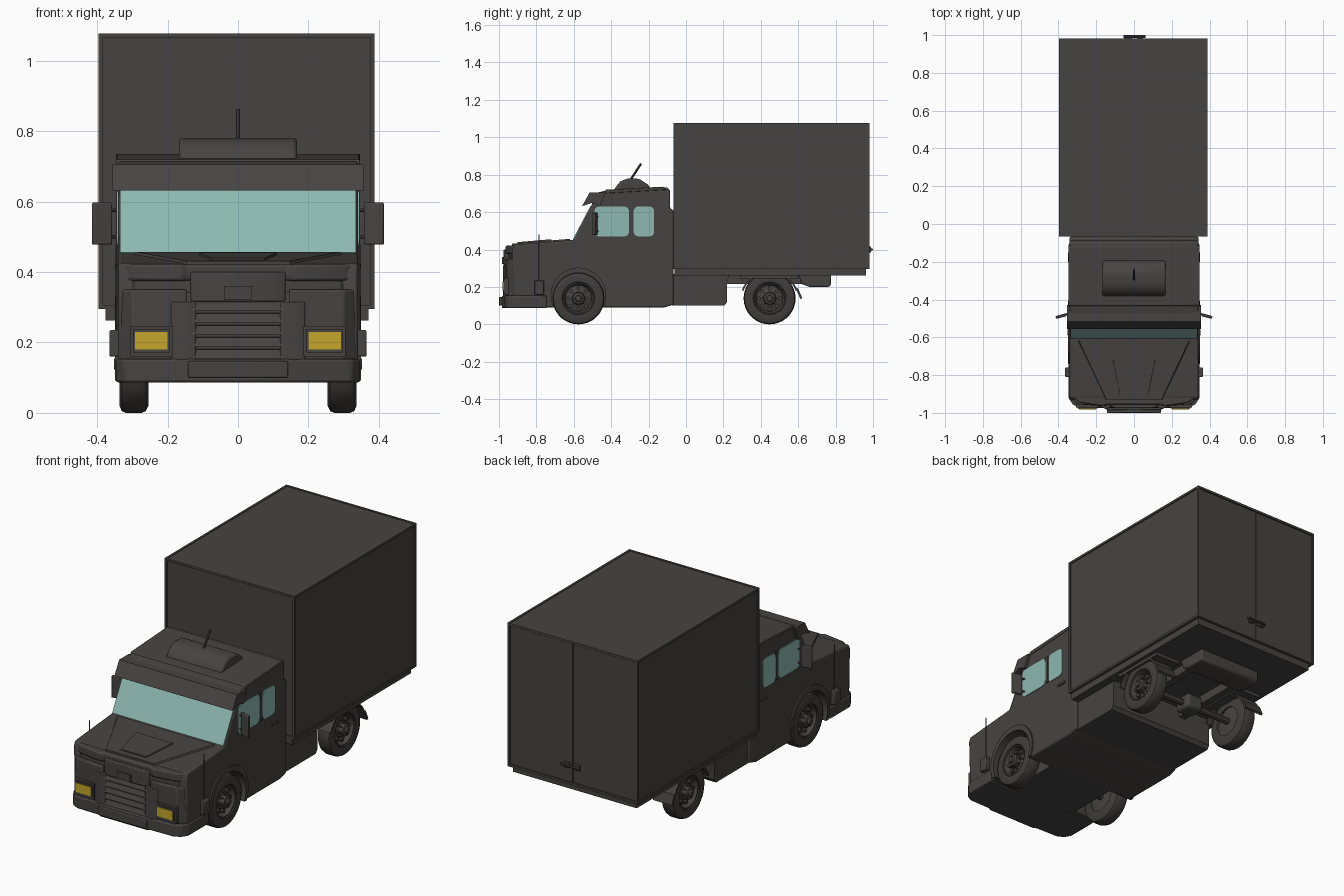
import bpy, bmesh, math
from mathutils import Vector, Matrix

if "Cube" in bpy.data.objects:
    bpy.data.objects.remove(bpy.data.objects["Cube"])


def material(name, rgb):
    m = bpy.data.materials.new(name)
    m.diffuse_color = (*rgb, 1)
    m.use_nodes = True
    m.node_tree.nodes["Principled BSDF"].inputs["Base Color"].default_value = m.diffuse_color
    return m


BODY = material("charcoal paint", (0.062, 0.056, 0.054))
RUBBER = material("dark rubber", (0.052, 0.047, 0.045))
GLASS = material("pale teal glass", (0.27, 0.48, 0.44))
LAMP = material("amber lamp", (0.56, 0.38, 0.025))


def finish(name, bm, mat, mirror=False, bevel=0):
    bmesh.ops.recalc_face_normals(bm, faces=bm.faces)
    me = bpy.data.meshes.new(name)
    bm.to_mesh(me)
    bm.free()
    ob = bpy.data.objects.new(name, me)
    bpy.context.collection.objects.link(ob)
    me.materials.append(mat)
    if bevel:
        b = ob.modifiers.new("bevel", "BEVEL")
        b.width, b.segments, b.limit_method = bevel, 2, "ANGLE"
    if mirror:
        ob.modifiers.new("mirror", "MIRROR")
    return ob


def prism(name, pts, axis, a, b, mat=BODY, mirror=False, bevel=0):
    """Extrude a 2D outline along an axis from a to b."""
    place = {"x": lambda p, d: (d, p[0], p[1]),
             "y": lambda p, d: (p[0], d, p[1]),
             "z": lambda p, d: (p[0], p[1], d)}[axis]
    bm = bmesh.new()
    lo = [bm.verts.new(place(p, a)) for p in pts]
    hi = [bm.verts.new(place(p, b)) for p in pts]
    bm.faces.new(lo)
    bm.faces.new(hi)
    n = len(pts)
    for i in range(n):
        j = (i + 1) % n
        bm.faces.new((lo[i], lo[j], hi[j], hi[i]))
    return finish(name, bm, mat, mirror, bevel)


def box(name, x0, x1, y0, y1, z0, z1, mat=BODY, mirror=False, bevel=0):
    return prism(name, [(x0, y0), (x1, y0), (x1, y1), (x0, y1)], "z", z0, z1, mat, mirror, bevel)


def both(half):
    """Complete a half plan outline (x >= 0) to both sides."""
    return half + [(-x, y) for x, y in reversed(half)]


def rounded(x0, x1, y0, y1, r):
    pts = []
    for k, (cx, cy) in enumerate([(x1 - r, y1 - r), (x0 + r, y1 - r), (x0 + r, y0 + r), (x1 - r, y0 + r)]):
        for s in range(5):
            t = math.radians(90 * k + 22.5 * s)
            pts.append((cx + r * math.cos(t), cy + r * math.sin(t)))
    return pts


def lathe(name, prof, y, z, mat):
    """Spin an (x, radius) profile around the wheel axle."""
    bm = bmesh.new()
    vs = [bm.verts.new((x, y, z + r)) for x, r in prof]
    es = [bm.edges.new(p) for p in zip(vs, vs[1:])]
    bmesh.ops.spin(bm, geom=vs + es, cent=(0, y, z), axis=(1, 0, 0), angle=2 * math.pi, steps=36)
    bmesh.ops.remove_doubles(bm, verts=bm.verts, dist=1e-5)
    return finish(name, bm, mat, True)


def arc(y, z, r, a0, a1, n=18):
    return [(y + r * math.cos(math.radians(a0 + (a1 - a0) * i / n)),
             z + r * math.sin(math.radians(a0 + (a1 - a0) * i / n))) for i in range(n + 1)]


def rod(name, p, q, r, mirror=False):
    p, q = Vector(p), Vector(q)
    bm = bmesh.new()
    m = Matrix.Translation((p + q) / 2) @ (q - p).to_track_quat("Z", "Y").to_matrix().to_4x4()
    bmesh.ops.create_cone(bm, cap_ends=True, segments=8, radius1=r, radius2=r, depth=(q - p).length, matrix=m)
    return finish(name, bm, BODY, mirror)


FY, RY, WZ, WR = -0.575, 0.447, 0.139, 0.139

# Cab: side profile with wheel wells cut out
cab = prism("cab_body", [(-.92, .09), (-.93, .40), (-.92, .425), (-.60, .452), (-.505, .635), (-.49, .70),
            (-.43, .715), (-.30, .725), (-.10, .733), (-.085, .715), (-.085, .62), (-.066, .61),
            (-.066, .105), (-.12, .09)], "x", -.341, .341, bevel=.008)
well = prism("wheel_well_cutter", arc(FY, .15, .152, 0, 350, 35), "x", .2, .4, mirror=True)
well.hide_render = True
well.display_type = "WIRE"
cut = cab.modifiers.new("wells", "BOOLEAN")
cut.object, cut.operation = well, "DIFFERENCE"

# Windows
prism("windshield", [(-.605, .455), (-.510, .634), (-.502, .630), (-.597, .451)], "x", -.335, .335, GLASS)
for nm, a, b in (("front_side_window", -.49, -.305), ("rear_side_window", -.28, -.17)):
    prism(nm, rounded(a, b, .47, .63, .025), "x", .338, .345, GLASS, True)
box("window_divider", .34, .347, -.301, -.285, .475, .63, mirror=True)

# Sun visor, roof fairing and antennas
prism("sun_visor", [(-.556, .632), (-.515, .705), (-.43, .705), (-.46, .632), (-.50, .650)], "x", -.356, .356)
prism("roof_edge", [(-.44, .70), (-.43, .72), (-.12, .736), (-.10, .72)], "x", -.346, .346, bevel=.004)
prism("roof_fairing", [(-.385, .715), (-.375, .735), (-.35, .765), (-.31, .781), (-.25, .778), (-.20, .745),
      (-.19, .722)], "x", -.168, .168, bevel=.01)
rod("roof_antenna", (0, -.295, .775), (0, -.24, .86), .006)
box("fender_step_box", .335, .365, -.81, -.76, .16, .235, mirror=True, bevel=.004)
rod("fender_pole", (.345, -.785, .23), (.345, -.785, .48), .003, True)

# Hood: raised centre and scoop panel following the slope
def hood_z(y):
    return .427 + (y + .92) * .0844


bm = bmesh.new()
for half in ([(.145, -.93), (.29, -.62)], [(.075, -.90), (.11, -.72)]):
    h = .005 if half[0][0] > .1 else .011
    outline = both(half)
    top = [bm.verts.new((x, y, hood_z(y) + h)) for x, y in outline]
    low = [bm.verts.new((x * 1.04, y, hood_z(y) - .01)) for x, y in outline]
    bm.faces.new(top)
    bm.faces.new(low)
    for i in range(4):
        j = (i + 1) % 4
        bm.faces.new((top[i], top[j], low[j], low[i]))
finish("hood_panels", bm, BODY)

# Nose: brow, stepped band, lamp pods and bumper from plan outlines
prism("nose_brow", both([(.145, -.955), (.16, -.965), (.29, -.945), (.338, -.91), (.338, -.80)]),
      "z", .375, .422, bevel=.008)
prism("nose_band", both([(.13, -.950), (.29, -.935), (.334, -.90), (.334, -.80)]), "z", .34, .38)
prism("nose_centre", both([(.10, -.975), (.135, -.96), (.135, -.85)]), "z", .315, .40, bevel=.005)
box("badge_plate", -.04, .04, -.985, -.96, .322, .36)
prism("lamp_pod", [(.145, -.965), (.30, -.955), (.337, -.92), (.341, -.85), (.145, -.85)], "z", .15, .35,
      mirror=True, bevel=.006)
prism("grille_pillar", [(.12, -.972), (.15, -.978), (.19, -.965), (.19, -.88), (.12, -.88)], "z", .15, .315,
      mirror=True, bevel=.003)
box("grille_back", -.13, .13, -.95, -.88, .10, .32)
for i in range(5):
    z = .155 + i * .034
    prism("grille_slat", [(-.975, z), (-.965, z + .025), (-.94, z + .027), (-.94, z)], "x", -.13, .13)
prism("front_bumper", both([(.14, -.985), (.16, -.975), (.29, -.972), (.325, -.955), (.347, -.92), (.347, -.745)]),
      "z", .087, .153, bevel=.006)
box("bumper_centre", -.142, .142, -1.0, -.93, .10, .147, bevel=.004)

# Headlamps with bezels
for nm, x0, x1, z0, z1, y, m in (("lamp_bezel", -.06, .06, .16, .247, -.972, BODY),
                                 ("lamp_rim", -.052, .052, .172, .238, -.977, BODY),
                                 ("headlamp", -.046, .046, .18, .23, -.981, LAMP)):
    prism(nm, [(.246 + x0, z0), (.246 + x1, z0), (.246 + x1, z1), (.246 + x0, z1)], "y", y, -.95, m, True)

# Wing mirrors
prism("wing_mirror", [(.357, -.488), (.412, -.502), (.416, -.488), (.36, -.472)], "z", .478, .597,
      mirror=True, bevel=.004)
for z in (.50, .575):
    rod("mirror_arm", (.335, -.47, z), (.37, -.482, z), .005, True)

# Door details
box("door_handle", .338, .349, -.20, -.15, .41, .422, mirror=True)

# Fenders: front flares, rear guards with mud flaps
prism("front_fender_flare", arc(FY, .163, .168, -25, 205) + arc(FY, .155, .146, 205, -25), "x", .29, .349,
      mirror=True)
prism("rear_fender", arc(RY, .128, .158, 20, 160) + arc(RY, .128, .149, 160, 20), "x", .235, .35, mirror=True)
prism("mud_flap", [(.583, .20), (.600, .19), (.622, .14), (.612, .135)], "x", .235, .35, RUBBER, True)
box("rear_fender_support", .20, .35, .29, .60, .245, .268, mirror=True)

# Wheels: tyre, dished rim, hub and bolts
for nm, y in (("front", FY), ("rear", RY)):
    lathe(nm + "_tyre", [(.255, .08), (.254, .118), (.262, .134), (.274, WR), (.318, WR), (.33, .134),
          (.337, .118), (.334, .088), (.322, .083)], y, WZ, RUBBER)
    lathe(nm + "_rim", [(.258, 0), (.27, .086), (.328, .086), (.328, .080), (.298, .070), (.306, .044),
          (.312, .034), (.338, .030), (.342, .018), (.352, .015), (.352, 0)], y, WZ, BODY)
    for i in range(8):
        t = math.tau * i / 8
        c, s = math.cos(t), math.sin(t)
        rod(nm + "_wheel_bolt", (.295, y + .056 * c, WZ + .056 * s), (.318, y + .056 * c, WZ + .056 * s), .011, True)
        rod(nm + "_hub_nut", (.30, y + .036 * c, WZ + .036 * s), (.33, y + .036 * c, WZ + .036 * s), .005, True)
    rod(nm + "_axle", (-.27, y, WZ), (.27, y, WZ), .018)

# Cargo box: panels, edge frame, sub rail, doors and latch
X0, X1, Y0, Y1, Z0, Z1 = -.396, .388, -.066, .982, .295, 1.077
box("cargo_box", X0 + .006, X1 - .006, Y0 + .006, Y1 - .01, Z0 + .003, Z1 - .003)
T = .012
for x in (X0, X1 - T):
    for z in (Z0, Z1 - T):
        box("cargo_long_rail", x, x + T, Y0, Y1, z, z + T)
    for y in (Y0, Y1 - T):
        box("cargo_corner_post", x, x + T, y, y + T, Z0, Z1)
for y in (Y0, Y1 - T):
    for z in (Z0, Z1 - T):
        box("cargo_cross_rail", X0, X1, y, y + T, z, z + T)
mid = (X0 + X1) / 2
box("left_cargo_door", X0 + .015, mid - .002, Y1 - .02, Y1 - .004, Z0 + .015, Z1 - .015)
box("right_cargo_door", mid + .002, X1 - .015, Y1 - .02, Y1 - .004, Z0 + .015, Z1 - .015)
box("latch_plate", -.05, -.01, .975, .99, .385, .415, bevel=.003)
box("latch_keeper", .015, .045, .975, .99, .385, .415, bevel=.003)
rod("latch_bar", (-.055, .993, .40), (.06, .993, .40), .007)
box("cargo_sub_rail", -.376, .370, -.062, .962, .262, .30)

# Underbody: skirt box, chassis beams, rear frame end, axle housing
prism("underbody_box", [(-.075, .10), (.205, .10), (.22, .12), (.22, .23), (.235, .27), (-.075, .27)],
      "x", -.325, .325)
box("chassis_beam", .12, .16, .2, .76, .215, .27, mirror=True)
prism("rear_frame_end", [(.60, .27), (.62, .215), (.66, .20), (.765, .20), (.775, .21), (.775, .27)],
      "x", -.19, .19, bevel=.008)
box("axle_housing", -.05, .05, RY - .05, RY + .05, .10, .18, bevel=.015)

# Smooth the curved parts, keep hard edges
for ob in bpy.data.objects:
    ob.select_set(not ob.hide_render)
bpy.context.view_layer.objects.active = cab
bpy.ops.object.shade_smooth_by_angle(angle=math.radians(30))
